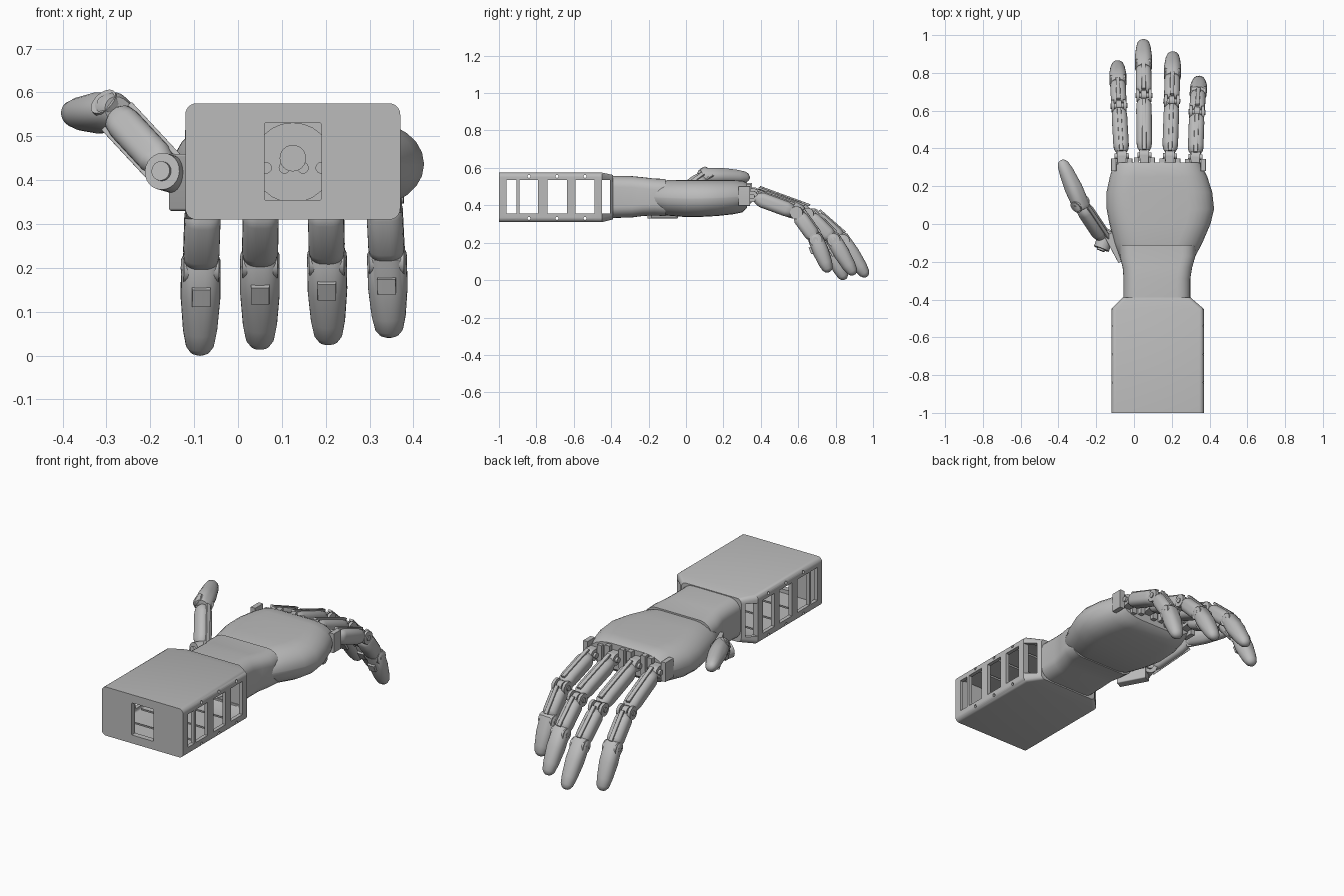
import bpy
import bmesh
import math
from mathutils import Vector

if "Cube" in bpy.data.objects:
    bpy.data.objects.remove(bpy.data.objects["Cube"], do_unlink=True)

X, Y, Z = Vector((1, 0, 0)), Vector((0, 1, 0)), Vector((0, 0, 1))
parts = []

grey = bpy.data.materials.new("light_grey_plastic")
grey.use_nodes = True
colour = (0.5, 0.5, 0.5, 1)
grey.diffuse_color = colour
grey.node_tree.nodes["Principled BSDF"].inputs["Base Color"].default_value = colour


def ring(centre, side, up, w, h, rx, ry, steps=6):
    """Rounded rectangle of points around a centre."""
    rx, ry = min(rx, 0.49 * w), min(ry, 0.49 * h)
    points = []
    for i, (sx, sy) in enumerate(((1, 1), (-1, 1), (-1, -1), (1, -1))):
        for k in range(steps + 1):
            a = (i + k / steps) * math.pi / 2
            u = sx * (w / 2 - rx) + rx * math.cos(a)
            v = sy * (h / 2 - ry) + ry * math.sin(a)
            points.append(centre + side * u + up * v)
    return points


def loft(name, rings):
    """Skin a closed solid through a list of rings."""
    bm = bmesh.new()
    rows = [[bm.verts.new(p) for p in r] for r in rings]
    count = len(rows[0])
    for low, high in zip(rows, rows[1:]):
        for i in range(count):
            j = (i + 1) % count
            bm.faces.new((low[i], low[j], high[j], high[i]))
    bm.faces.new(rows[0])
    bm.faces.new(rows[-1])
    bmesh.ops.recalc_face_normals(bm, faces=bm.faces)
    mesh = bpy.data.meshes.new(name)
    bm.to_mesh(mesh)
    bm.free()
    mesh.materials.append(grey)
    obj = bpy.data.objects.new(name, mesh)
    bpy.context.scene.collection.objects.link(obj)
    parts.append(obj)
    return obj


def body(name, sections, rx, rz):
    """Loft along y through (y, x0, x1, z0, z1)."""
    return loft(name, [ring(Vector(((x0 + x1) / 2, y, (z0 + z1) / 2)), X, Z,
                            x1 - x0, z1 - z0, rx, rz)
                       for y, x0, x1, z0, z1 in sections])


def bar(name, a, b, side, sections, rounding=0.03, lift=0):
    """Loft from a to b through (fraction, width, height)."""
    along = (b - a).normalized()
    side = (side - along * side.dot(along)).normalized()
    up = side.cross(along)
    return loft(name, [ring(a + (b - a) * t + up * lift, side, up, w, h, rounding, rounding)
                       for t, w, h in sections])


def block(name, x0, x1, y0, y1, z0, z1):
    return body(name, [(y0, x0, x1, z0, z1), (y1, x0, x1, z0, z1)], 0.003, 0.003)


def rod(name, centre, axis, radius, length):
    axis = axis.normalized()
    helper = Z if abs(axis.z) < 0.8 else Y
    d = 2 * radius
    return bar(name, centre - axis * length / 2, centre + axis * length / 2,
               helper, [(0, d, d), (1, d, d)], radius)


def carve(obj, cutters):
    """Subtract each cutter and discard it."""
    bpy.context.view_layer.objects.active = obj
    for cutter in cutters:
        cutter.hide_render = True
        mod = obj.modifiers.new("cut", "BOOLEAN")
        mod.operation, mod.solver, mod.object = "DIFFERENCE", "EXACT", cutter
        bpy.ops.object.modifier_apply(modifier=mod.name)
        parts.remove(cutter)
        bpy.data.objects.remove(cutter, do_unlink=True)


# Hollow forearm case with side windows and screw holes
forearm = body("forearm_case", [(-1, -0.12, 0.37, 0.31, 0.575),
                                (-0.45, -0.12, 0.37, 0.31, 0.575),
                                (-0.39, -0.06, 0.30, 0.325, 0.562)], 0.025, 0.025)
cutters = [body("cavity", [(-0.97, -0.1, 0.35, 0.335, 0.55),
                           (-0.46, -0.1, 0.35, 0.335, 0.55),
                           (-0.41, -0.045, 0.285, 0.345, 0.54)], 0.01, 0.01),
           block("front_opening", 0.06, 0.19, -1.1, -0.9, 0.355, 0.53),
           rod("bore_opening", Vector((0.125, -0.4, 0.44)), Y, 0.09, 0.1)]
for y0, y1 in ((-0.96, -0.905), (-0.89, -0.79), (-0.74, -0.635), (-0.59, -0.49), (-0.45, -0.405)):
    cutters.append(block("window", -0.3, 0.6, y0, y1, 0.355, 0.535))
for y in (-0.84, -0.69, -0.54):
    for z in (0.33, 0.555):
        cutters.append(rod("screw_hole", Vector((0.125, y, z)), X, 0.008, 0.7))
carve(forearm, cutters)

# Wrist sleeve with a bore and four tendon holes
wrist = body("wrist_sleeve", [(-0.40, -0.055, 0.298, 0.332, 0.558),
                              (-0.29, -0.055, 0.298, 0.335, 0.556),
                              (-0.23, -0.06, 0.308, 0.343, 0.55),
                              (-0.17, -0.075, 0.325, 0.346, 0.543),
                              (-0.11, -0.075, 0.325, 0.342, 0.541)], 0.07, 0.06)
carve(wrist, [rod("bore", Vector((0.125, -0.36, 0.44)), Y, 0.09, 0.22)]
      + [rod("tendon_hole", Vector((0.064 + 0.042 * i, -0.24, 0.428)), Y, 0.012, 0.06)
         for i in range(4)])
rod("wrist_boss", Vector((0.125, -0.255, 0.45)), Y, 0.03, 0.02)

# Palm shell with rounded edges
body("palm", [(-0.21, -0.04, 0.29, 0.38, 0.51),
              (-0.17, -0.08, 0.325, 0.36, 0.525),
              (-0.1, -0.105, 0.362, 0.345, 0.534),
              (0, -0.13, 0.405, 0.337, 0.535),
              (0.08, -0.145, 0.424, 0.338, 0.535),
              (0.17, -0.145, 0.414, 0.343, 0.535),
              (0.25, -0.128, 0.388, 0.352, 0.535),
              (0.3, -0.113, 0.365, 0.362, 0.532),
              (0.325, -0.1, 0.352, 0.385, 0.522)], 0.13, 0.1)


def hinge(name, centre, axis, radius=0.034):
    """Fork cheeks, centre tongue and pin."""
    axis = axis.normalized()
    for sign in (-1, 1):
        rod(name + "_cheek", centre + axis * 0.032 * sign, axis, radius, 0.016)
    rod(name + "_tongue", centre, axis, radius * 0.85, 0.03)
    rod(name + "_pin", centre, axis, radius * 0.4, 0.09)


PHALANX = [(0.06, 0.05, 0.045), (0.14, 0.076, 0.068), (0.22, 0.082, 0.08),
           (0.76, 0.082, 0.08), (0.86, 0.078, 0.072), (0.93, 0.055, 0.05)]
FINGERTIP = [(-0.15, 0.078, 0.06), (-0.08, 0.09, 0.08), (0.35, 0.09, 0.086),
             (0.72, 0.078, 0.074), (0.9, 0.064, 0.058), (0.97, 0.044, 0.038), (1, 0.02, 0.016)]


def rib(name, a, b, side, lift):
    """Narrow tendon guide along a segment."""
    bar(name, a, b, side, [(0.05, 0.022, 0.012), (0.9, 0.022, 0.012)], 0.003, lift)


# Fingers: knuckle, middle joint, end joint, tip
fingers = {
    "index": ((-0.065, 0.36, 0.46), (-0.08, 0.625, 0.345), (-0.085, 0.755, 0.2), (-0.087, 0.85, 0.003)),
    "middle": ((0.055, 0.365, 0.465), (0.052, 0.68, 0.35), (0.05, 0.84, 0.21), (0.05, 0.967, 0.018)),
    "ring": ((0.19, 0.36, 0.46), (0.2, 0.65, 0.352), (0.203, 0.79, 0.215), (0.206, 0.9, 0.028)),
    "little": ((0.325, 0.355, 0.447), (0.333, 0.592, 0.36), (0.34, 0.695, 0.217), (0.345, 0.765, 0.043)),
}
for label, joints in fingers.items():
    base, mid, end, tip = map(Vector, joints)
    name = label + "_finger"
    side = Vector((1, -(tip.x - base.x) / (tip.y - base.y), 0))
    bar(name + "_proximal", base, mid, side, PHALANX)
    bar(name + "_medial", mid, end, side, PHALANX)
    bar(name + "_tip", end, tip, side, FINGERTIP, 0.036)
    rib(name + "_proximal_rib", base, mid, side, 0.041)
    rib(name + "_medial_rib", mid, end, side, 0.041)
    bar(name + "_pad_bracket", end, tip, side, [(0.14, 0.042, 0.03), (0.34, 0.042, 0.03)], 0.003, -0.037)
    for joint, spot in (("middle", mid), ("end", end)):
        hinge(f"{name}_{joint}_hinge", spot, side)
    # Knuckle mount on the palm edge
    rod(name + "_knuckle", base, side, 0.03, 0.05)
    rod(name + "_knuckle_pin", base, side, 0.014, 0.075)
    block(name + "_mount", base.x - 0.024, base.x + 0.024, 0.28, base.y, base.z - 0.03, base.z + 0.03)
    for sign in (-1, 1):
        x = base.x + sign * 0.042
        block(name + "_lug", x - 0.014, x + 0.014, 0.28, base.y - 0.012, base.z - 0.05, base.z + 0.055)

# Thumb with angled mount on the palm side
base, mid, tip = Vector((-0.155, -0.085, 0.415)), Vector((-0.285, 0.11, 0.555)), Vector((-0.385, 0.338, 0.55))
axis = Vector((0.55, 0.55, -0.6))
bar("thumb_mount", Vector((-0.06, -0.195, 0.395)), Vector((-0.135, -0.055, 0.395)), X,
    [(0, 0.05, 0.13), (1, 0.05, 0.13)], 0.006)
bar("thumb_proximal", base, mid, axis, PHALANX)
bar("thumb_tip", mid, tip, axis, FINGERTIP, 0.036)
for lift in (-0.041, 0.041):
    rib("thumb_rib", base, mid, axis, lift)
hinge("thumb_end_hinge", mid, axis)
swivel = Vector((0.35, 0.9, -0.1))
rod("thumb_base_barrel", base, swivel, 0.042, 0.1)
rod("thumb_base_pin", base, swivel, 0.022, 0.12)

# Smooth shading with crisp edges
bpy.ops.object.select_all(action="DESELECT")
for part in parts:
    part.select_set(True)
bpy.context.view_layer.objects.active = forearm
bpy.ops.object.shade_smooth_by_angle(angle=math.radians(35))
